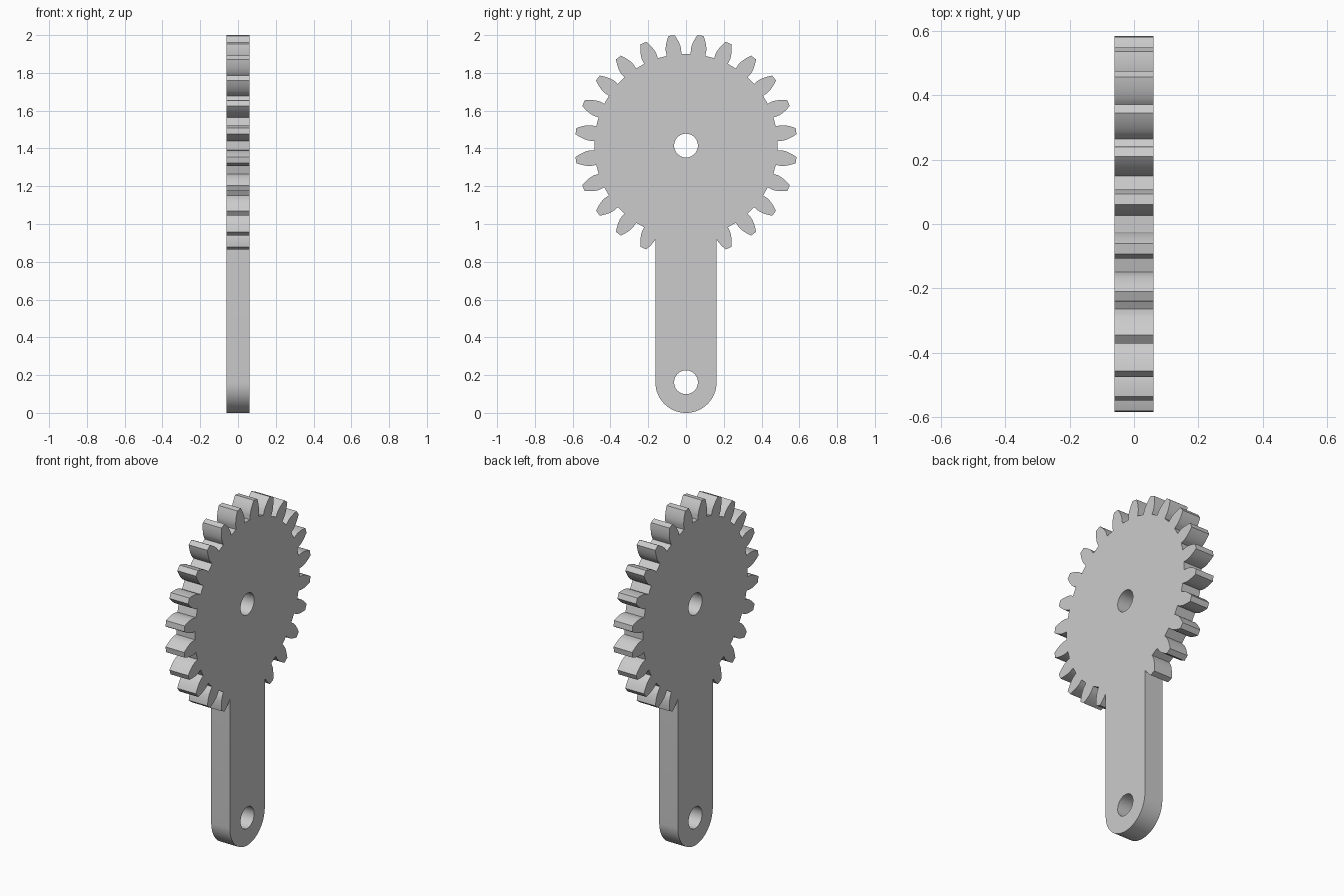
import bpy, bmesh
from math import sin, cos, tan, acos, pi, radians
from mathutils import Matrix

cube = bpy.data.objects.get("Cube")
if cube:
    bpy.data.objects.remove(cube, do_unlink=True)

# Main dimensions
TEETH, ARM_SLOTS = 24, 2
TIP_R, ROOT_R = 0.588, 0.486
PITCH_R = TIP_R * TEETH / (TEETH + 2)
PRESSURE = radians(20)
BASE_R = PITCH_R * cos(PRESSURE)
GEAR_Z, ARM_R, HOLE_R, HALF_THICK = 1.415, 0.162, 0.063, 0.0605
STEP = 2 * pi / TEETH


def half_angle(r):
    """Half the angular tooth width at radius r, for an involute flank."""
    a = acos(min(1, BASE_R / r))
    return pi / TEETH / 2 + (tan(PRESSURE) - PRESSURE) - (tan(a) - a)


def polar(r, angle, z):
    """Point at an angle measured from straight up."""
    return (r * sin(angle), z + r * cos(angle))


def circle(r, z, n=64):
    return [polar(r, 2 * pi * i / n, z) for i in range(n)]


# Gear outline, leaving out the teeth that the arm swallows
radii = [ROOT_R] + [BASE_R + (TIP_R - BASE_R) * i / 8 for i in range(9)]
outline = []
for k in range(TEETH - ARM_SLOTS):
    mid = -pi + (k + (ARM_SLOTS + 1) / 2) * STEP
    outline += [polar(r, mid - half_angle(r), GEAR_Z) for r in radii]
    outline += [polar(r, mid + half_angle(r), GEAR_Z) for r in reversed(radii)]

# Trim the end flanks where they run into the sides of the arm
first = next(i for i, p in enumerate(outline) if abs(p[0]) > ARM_R)
(y0, z0), (y1, z1) = outline[first - 1], outline[first]
joint_z = z0 + (z1 - z0) * (-ARM_R - y0) / (y1 - y0)
outline = outline[first:len(outline) - first]
outline.append((ARM_R, joint_z))

# Rounded arm end
outline += [polar(ARM_R, pi / 2 + pi * i / 32, ARM_R) for i in range(33)]
outline.append((-ARM_R, joint_z))

# Filled profile with both pivot holes, extruded to thickness
curve = bpy.data.curves.new("gear_arm_profile", "CURVE")
curve.dimensions = "2D"
curve.fill_mode = "BOTH"
curve.extrude = HALF_THICK
for points in (outline, circle(HOLE_R, GEAR_Z), circle(HOLE_R, ARM_R)):
    spline = curve.splines.new("POLY")
    spline.points.add(len(points) - 1)
    for sp, (y, z) in zip(spline.points, points):
        sp.co = (y, z, 0, 1)
    spline.use_cyclic_u = True

profile = bpy.data.objects.new("gear_arm_profile", curve)
bpy.context.collection.objects.link(profile)
bpy.context.view_layer.update()
mesh = bpy.data.meshes.new_from_object(
    profile.evaluated_get(bpy.context.evaluated_depsgraph_get()))
bpy.data.objects.remove(profile, do_unlink=True)
bpy.data.curves.remove(curve)

# Stand the plate upright and weld it into one solid
mesh.transform(Matrix(((0, 0, 1, 0), (1, 0, 0, 0), (0, 1, 0, 0), (0, 0, 0, 1))))
bm = bmesh.new()
bm.from_mesh(mesh)
bmesh.ops.remove_doubles(bm, verts=bm.verts, dist=0.0001)
bmesh.ops.recalc_face_normals(bm, faces=bm.faces)
bm.to_mesh(mesh)
bm.free()
mesh.name = "gear_arm"
gear_arm = bpy.data.objects.new("gear_arm", mesh)
bpy.context.collection.objects.link(gear_arm)

# Plain grey metal
grey = bpy.data.materials.new("light_grey")
grey.use_nodes = True
colour = (0.6, 0.6, 0.6, 1)
grey.diffuse_color = colour
grey.node_tree.nodes["Principled BSDF"].inputs["Base Color"].default_value = colour
mesh.materials.clear()
mesh.materials.append(grey)

bpy.ops.object.select_all(action="DESELECT")
gear_arm.select_set(True)
bpy.context.view_layer.objects.active = gear_arm
bpy.ops.object.shade_smooth_by_angle(angle=radians(25))
